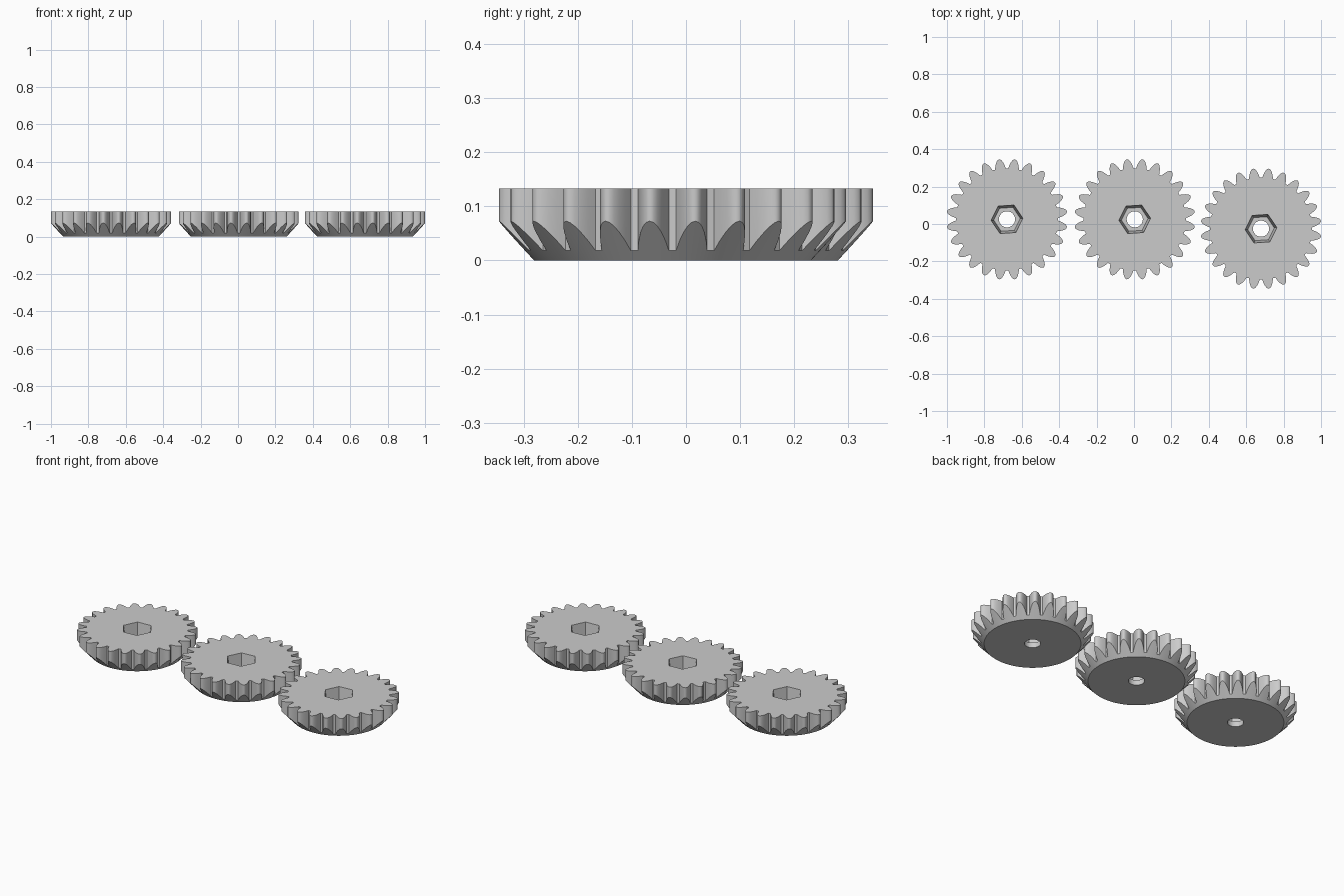
import bpy, bmesh
from math import radians, cos, sin

cube = bpy.data.objects.get("Cube")
if cube:
    bpy.data.objects.remove(cube, do_unlink=True)

TEETH = 24
PITCH = 360 / TEETH
HEIGHT = 0.133
BASE_R = 0.256          # radius of the flat underside
CONE_SLOPE = 1.08       # rise of the chamfer per unit of radius
HOLE_R = 0.043
FLOOR_Z = 0.03          # bottom of the hexagonal pocket
HEX_TURN = 3.9          # rotation of the pocket in degrees

# One tooth flank from root to tip: degrees from tooth centre, radius
FLANK = [(6.1, 0.273), (4.9, 0.29), (3.6, 0.305), (2.4, 0.315), (1.3, 0.321)]
TOOTH = ([(-a, r) for a, r in FLANK] + [(0, 0.3235)]
         + [(a, r) for a, r in reversed(FLANK)])
OUTLINE = [((i + 0.5) * PITCH + a, r) for i in range(TEETH) for a, r in TOOTH]

grey = bpy.data.materials.new("plain_grey")
grey.use_nodes = True
grey.diffuse_color = (0.6, 0.6, 0.6, 1)
grey.node_tree.nodes["Principled BSDF"].inputs["Base Color"].default_value = (0.6, 0.6, 0.6, 1)


def hex_radius(angle, corner):
    """Distance to the side of a hexagon in the given direction."""
    return corner * cos(radians(30)) / cos(radians((angle - HEX_TURN) % 60 - 30))


def make_gear(name, x, y):
    bm = bmesh.new()

    def ring(radius, height):
        return [bm.verts.new((radius(a, r) * cos(radians(a)),
                              radius(a, r) * sin(radians(a)),
                              height(r))) for a, r in OUTLINE]

    rings = [
        ring(lambda a, r: HOLE_R, lambda r: 0),                             # hole, underside
        ring(lambda a, r: BASE_R, lambda r: 0),                             # underside rim
        ring(lambda a, r: r, lambda r: (r - BASE_R) * CONE_SLOPE),          # teeth cut by chamfer
        ring(lambda a, r: r, lambda r: HEIGHT),                             # teeth, top
        ring(lambda a, r: hex_radius(a, 0.085), lambda r: HEIGHT),          # pocket mouth
        ring(lambda a, r: hex_radius(a, 0.071), lambda r: FLOOR_Z),         # pocket floor
        ring(lambda a, r: HOLE_R, lambda r: FLOOR_Z),                       # hole, upper end
    ]
    # Join each ring to the next, closing back through the hole
    count = len(OUTLINE)
    for low, high in zip(rings, rings[1:] + rings[:1]):
        for i in range(count):
            j = (i + 1) % count
            bm.faces.new((low[i], low[j], high[j], high[i]))
    bmesh.ops.recalc_face_normals(bm, faces=bm.faces)

    mesh = bpy.data.meshes.new(name)
    bm.to_mesh(mesh)
    bm.free()
    mesh.materials.append(grey)
    gear = bpy.data.objects.new(name, mesh)
    gear.location = (x, y, 0)
    bpy.context.collection.objects.link(gear)

    bpy.ops.object.select_all(action='DESELECT')
    gear.select_set(True)
    bpy.context.view_layer.objects.active = gear
    bpy.ops.object.shade_smooth_by_angle(angle=radians(40))


for name, x, y in (("right_gear", -0.679, 0.025),
                   ("middle_gear", 0.004, 0.025),
                   ("left_gear", 0.679, -0.025)):
    make_gear(name, x, y)
